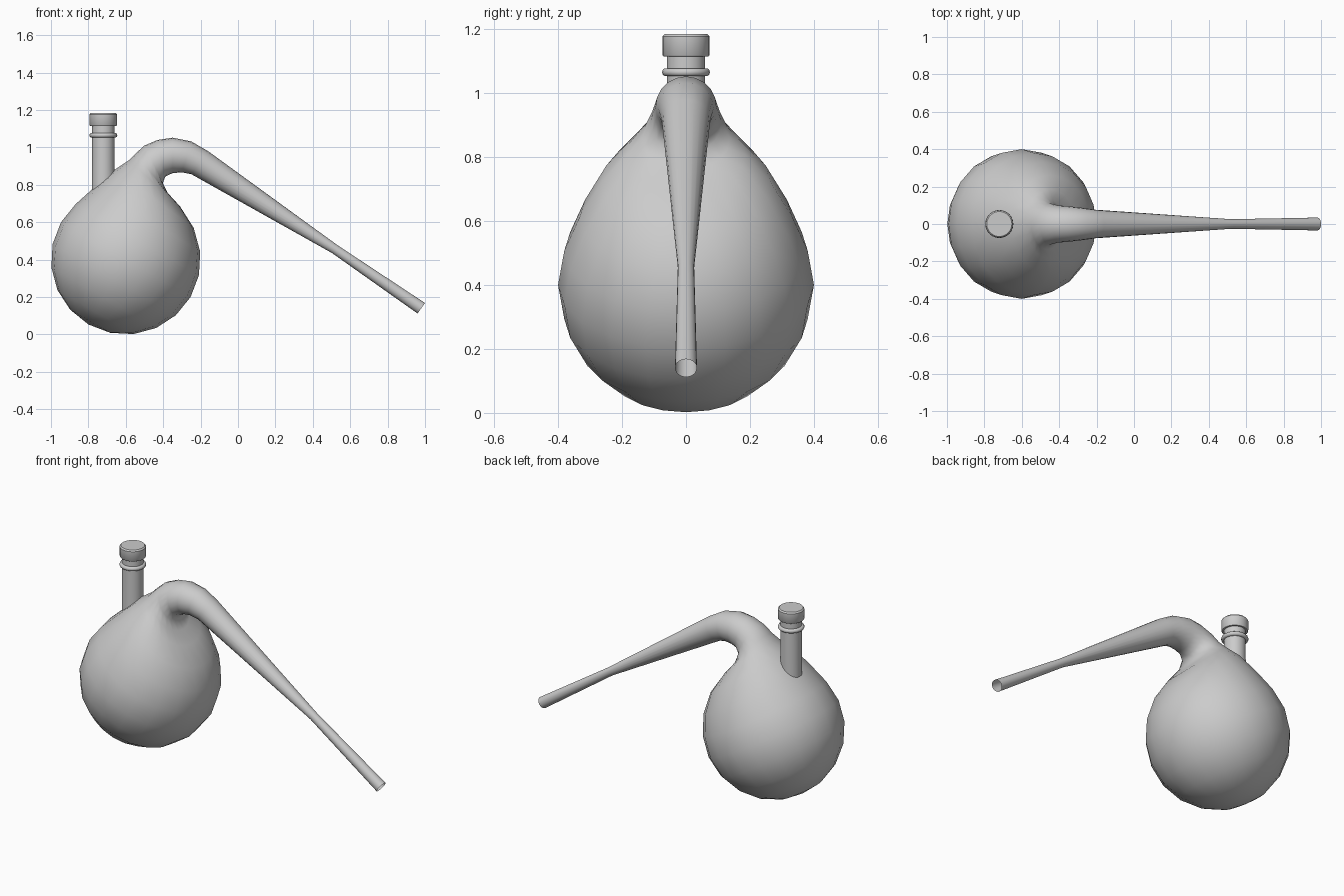
import bpy, bmesh, math
from mathutils import Vector

if "Cube" in bpy.data.objects:
    bpy.data.objects.remove(bpy.data.objects["Cube"])

SIDES = 20


def finish(name, bm, angle=40):
    bmesh.ops.recalc_face_normals(bm, faces=bm.faces[:])
    me = bpy.data.meshes.new(name)
    bm.to_mesh(me)
    bm.free()
    ob = bpy.data.objects.new(name, me)
    bpy.context.collection.objects.link(ob)
    bpy.ops.object.select_all(action='DESELECT')
    ob.select_set(True)
    bpy.context.view_layer.objects.active = ob
    bpy.ops.object.shade_smooth_by_angle(angle=math.radians(angle))
    return ob


def bridge(bm, a, b):
    n = len(a)
    for i in range(n):
        bm.faces.new((a[i], a[(i + 1) % n], b[(i + 1) % n], b[i]))


def lathe(name, profile, x, sides=24, closed=False):
    bm = bmesh.new()
    rings = [[bm.verts.new((x + r * math.cos(2 * math.pi * i / sides),
                            r * math.sin(2 * math.pi * i / sides), z))
              for i in range(sides)] for r, z in profile]
    for a, b in zip(rings, rings[1:]):
        bridge(bm, a, b)
    if closed:
        bridge(bm, rings[-1], rings[0])
    else:
        bm.faces.new(rings[-1])
    return finish(name, bm)


# Bulb: sphere rings about an axis tilted toward the spout
def on_sphere(deg):
    a = math.radians(deg)
    return (-0.6 + 0.4 * math.sin(a), 0.4 - 0.4 * math.cos(a))


pairs = [(on_sphere(-30 - 18 * k), on_sphere(-30 + 18 * k)) for k in range(1, 7)]

# Shoulder, bend and tapering spout: (outer point, inner point) in the xz plane
pairs += [
    ((-0.77, 0.785), on_sphere(96)),
    ((-0.66, 0.88), (-0.237, 0.57)),
    ((-0.585, 0.93), (-0.31, 0.685)),
    ((-0.55, 0.965), (-0.375, 0.755)),
    ((-0.50, 1.01), (-0.402, 0.81)),
    ((-0.43, 1.04), (-0.388, 0.845)),
    ((-0.35, 1.052), (-0.35, 0.862)),
    ((-0.25, 1.032), (-0.30, 0.867)),
    ((-0.16, 0.98), (-0.25, 0.857)),
    ((0.535, 0.475), (0.503, 0.435)),
    ((1.0, 0.168), (0.96, 0.112)),
]
bm = bmesh.new()
rings = []
for (ax, az), (bx, bz) in pairs:
    a, b = Vector((ax, 0, az)), Vector((bx, 0, bz))
    mid, half = (a + b) / 2, (a - b) / 2
    side = Vector((0, half.length, 0))
    rings.append([bm.verts.new(mid + half * math.cos(t) + side * math.sin(t))
                  for t in (2 * math.pi * i / SIDES for i in range(SIDES))])
px, pz = on_sphere(-30)
pole = bm.verts.new((px, 0, pz))
for i in range(SIDES):
    bm.faces.new((pole, rings[0][(i + 1) % SIDES], rings[0][i]))
for a, b in zip(rings, rings[1:]):
    bridge(bm, a, b)
finish("retort_body", bm, 60)

# Filling neck
lathe("filling_neck", [(0.062, 0.76), (0.06, 0.95), (0.06, 1.118)], -0.72)

# Rounded collar around the neck
lathe("neck_collar", [(0.062 + 0.013 * math.cos(t), 1.065 + 0.013 * math.sin(t))
                      for t in (2 * math.pi * k / 10 for k in range(10))],
      -0.72, closed=True)

# Stopper
lathe("stopper", [(0.03, 1.114), (0.07, 1.114), (0.074, 1.119), (0.074, 1.176),
                  (0.067, 1.184)], -0.72)
